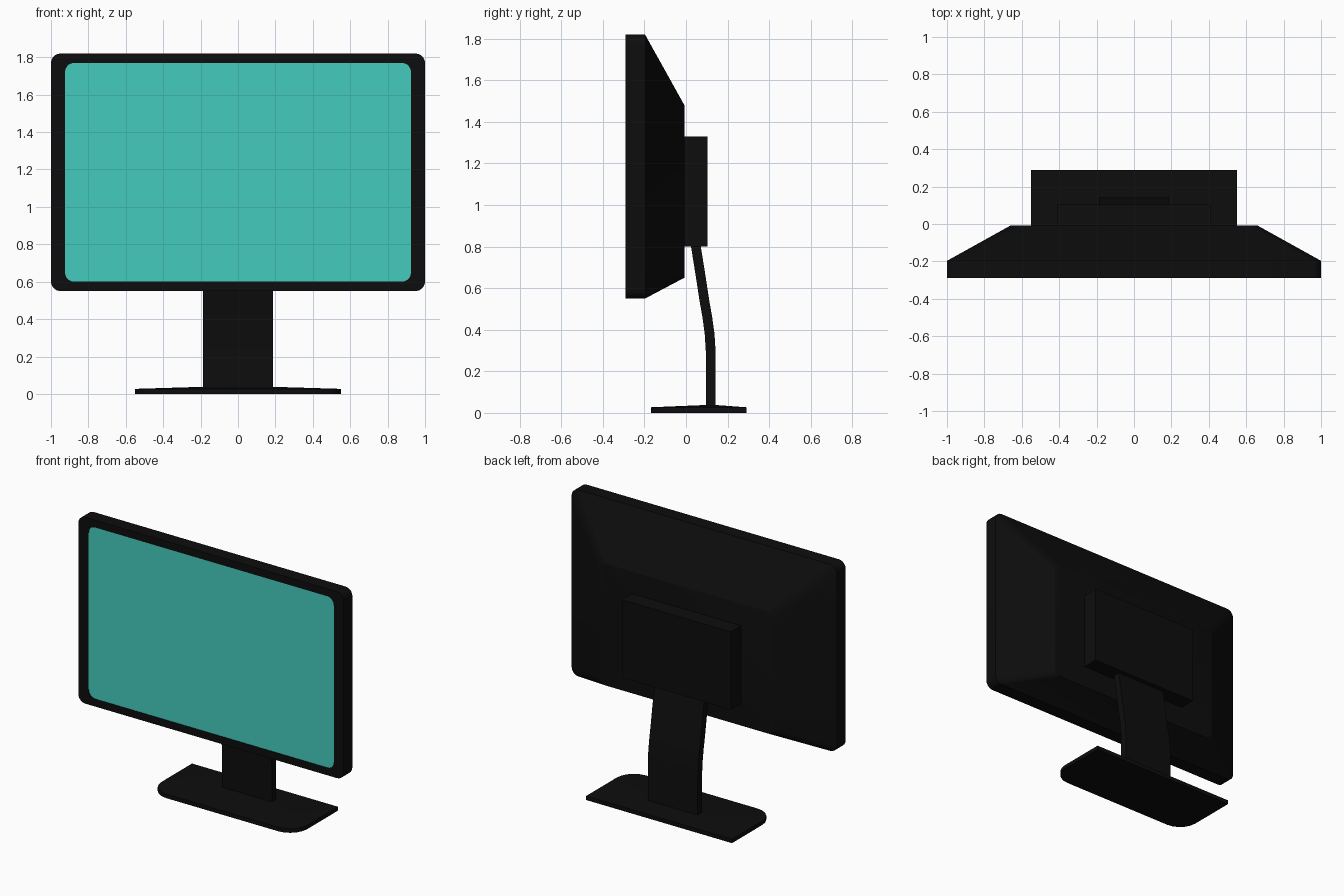
import bpy, bmesh
from math import cos, sin, pi, radians

if "Cube" in bpy.data.objects:
    bpy.data.objects.remove(bpy.data.objects["Cube"])


def material(name, color):
    m = bpy.data.materials.new(name)
    m.diffuse_color = color
    m.use_nodes = True
    m.node_tree.nodes["Principled BSDF"].inputs["Base Color"].default_value = m.diffuse_color
    return m


black = material("black_plastic", (0.004, 0.004, 0.004, 1))
teal = material("teal_screen", (0.06, 0.60, 0.52, 1))


def outline(u0, u1, v0, v1, radii=(0, 0, 0, 0), seg=5):
    """Counter-clockwise rectangle; radii in order low-left, low-right, top-right, top-left."""
    corners = [(u0, v0, 1, 1), (u1, v0, -1, 1), (u1, v1, -1, -1), (u0, v1, 1, -1)]
    pts = []
    for i, (u, v, su, sv) in enumerate(corners):
        r = radii[i]
        for k in range(seg + 1):
            a = pi + (i + k / seg) * pi / 2
            pts.append((u + su * r + r * cos(a), v + sv * r + r * sin(a)))
    return pts


def upright(y, *args):
    return [(u, y, v) for u, v in outline(*args)]


def level(z, *args):
    return [(u, v, z) for u, v in outline(*args)]


def loft(name, rings, mat, cap_start=True, cap_end=True):
    bm = bmesh.new()
    vs = [[bm.verts.new(p) for p in ring] for ring in rings]
    n = len(vs[0])
    for a, b in zip(vs, vs[1:]):
        for i in range(n):
            j = (i + 1) % n
            bm.faces.new((a[i], a[j], b[j], b[i]))
    if cap_start:
        bm.faces.new(vs[0])
    if cap_end and len(vs) > 1:
        bm.faces.new(vs[-1])
    bmesh.ops.remove_doubles(bm, verts=bm.verts[:], dist=1e-5)
    if len(rings) > 1:
        bmesh.ops.recalc_face_normals(bm, faces=bm.faces[:])
    me = bpy.data.meshes.new(name)
    bm.to_mesh(me)
    bm.free()
    me.materials.append(mat)
    ob = bpy.data.objects.new(name, me)
    bpy.context.collection.objects.link(ob)
    bpy.ops.object.select_all(action='DESELECT')
    ob.select_set(True)
    bpy.context.view_layer.objects.active = ob
    bpy.ops.object.shade_smooth_by_angle(angle=radians(25))
    return ob


# Display case: bezel with a shallow lip, straight rim, tapered back
R = (0.05,) * 4
screen_rect = (-0.925, 0.925, 0.60, 1.77, R)
loft("display_case", [
    upright(-0.286, *screen_rect),
    upright(-0.29, *screen_rect),
    upright(-0.29, -1, 1, 0.55, 1.82, R),
    upright(-0.197, -1, 1, 0.55, 1.82, R),
    upright(-0.008, -0.66, 0.66, 0.65, 1.48, R),
], black, cap_start=False)

# Screen panel, filling the bezel opening
loft("screen", [upright(-0.286, *screen_rect)], teal)

# Mount housing on the back
loft("mount_housing", [upright(y, -0.41, 0.41, 0.80, 1.33) for y in (-0.012, 0.103)], black)

# Curved stand neck: (z, front y)
path = [(0.03, 0.095), (0.30, 0.095), (0.38, 0.09), (0.46, 0.079),
        (0.54, 0.065), (0.67, 0.045), (0.82, 0.021)]
loft("stand_neck", [level(z, -0.188, 0.188, y, y + 0.047) for z, y in path], black)

# Base plate: rounded front corners, top rising gently to the neck
base = (-0.55, 0.55, -0.168, 0.29, (0.13, 0.13, 0, 0))
loft("base_plate", [
    level(0, *base),
    level(0.027, *base),
    level(0.038, -0.188, 0.188, 0.095, 0.142),
], black)
